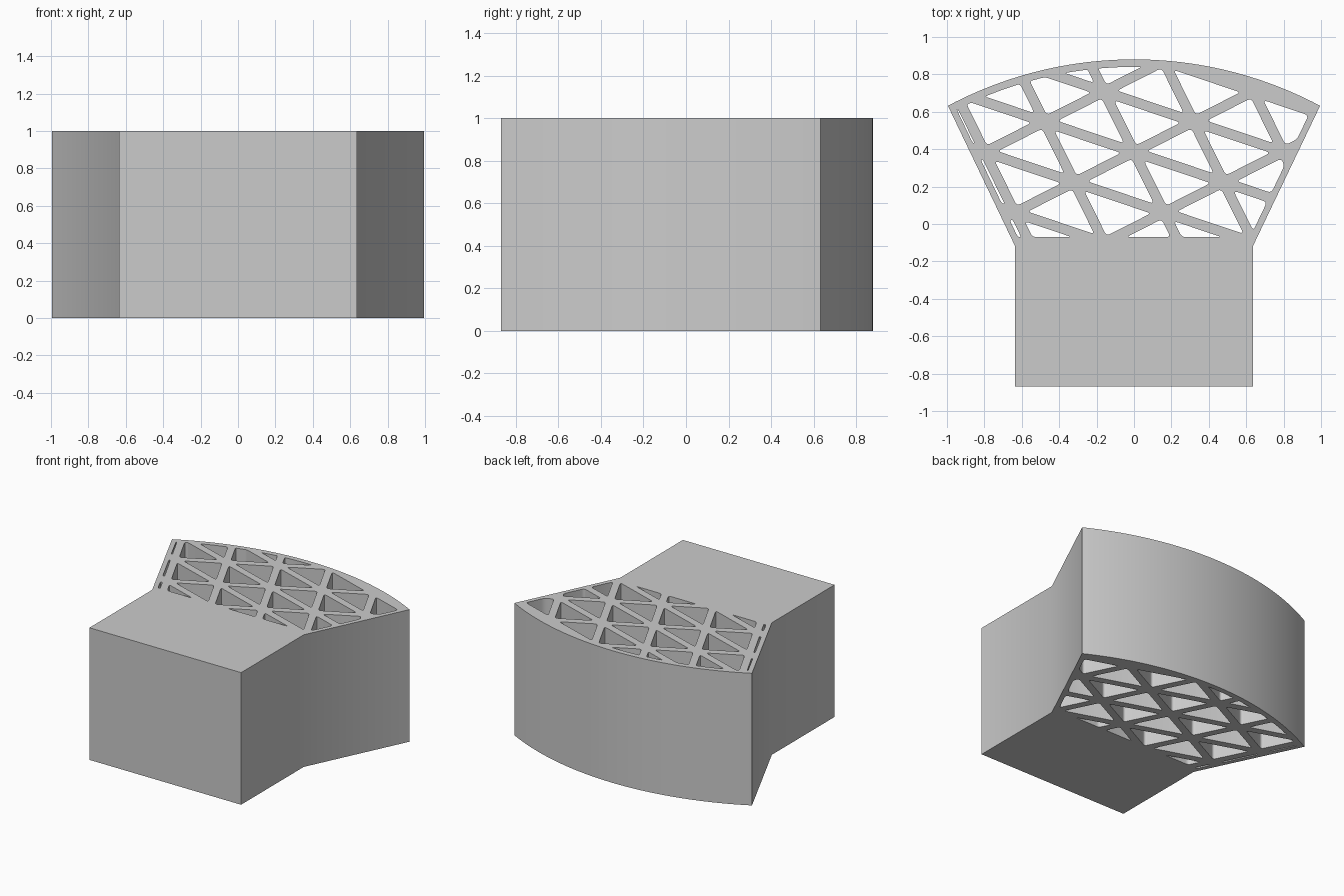
import bpy, bmesh
from math import sqrt, asin, sin, cos
from mathutils import Vector as V

if "Cube" in bpy.data.objects:
    bpy.data.objects.remove(bpy.data.objects["Cube"])

HEIGHT = 1.0
BAR = 0.027            # half width of a lattice bar
WALL = 0.034           # rim thickness
TOP_Y, CORNER, NECK, BLOCK_X = 0.88, V((0.995, 0.632)), V((0.635, -0.12)), 0.635
FLOOR_Y = -0.07        # where the openings stop and the solid block begins
sag = TOP_Y - CORNER.y
R = (CORNER.x ** 2 + sag ** 2) / (2 * sag)
CY = TOP_Y - R


def arc(radius, half_x, n):
    """Crown arc from right to left."""
    a = asin(half_x / radius)
    return [V((radius * sin(a - 2 * a * i / n), CY + radius * cos(a - 2 * a * i / n)))
            for i in range(n + 1)]


def clip(poly, p, n):
    """Keep the part of a convex polygon where (q - p) . n >= 0."""
    out = []
    for a, b in zip(poly, poly[1:] + poly[:1]):
        da, db = (a - p).dot(n), (b - p).dot(n)
        if da >= 0:
            out.append(a)
        if da * db < 0:
            out.append(a.lerp(b, da / (da - db)))
    return out


def area(poly):
    return abs(sum(a.x * b.y - b.x * a.y for a, b in zip(poly, poly[1:] + poly[:1]))) / 2


def rounded(poly, r=0.022):
    """Round sharp corners with a short quadratic curve."""
    poly = [p for i, p in enumerate(poly) if (p - poly[i - 1]).length > 1e-4]
    out = []
    for i, p in enumerate(poly):
        a, b = poly[i - 1] - p, poly[(i + 1) % len(poly)] - p
        if a.angle(b) > 2.7:
            out.append(p)
            continue
        s = p + a.normalized() * min(r, a.length * 0.4)
        e = p + b.normalized() * min(r, b.length * 0.4)
        for k in range(5):
            t = k / 4
            out.append(s * (1 - t) ** 2 + p * 2 * t * (1 - t) + e * t * t)
    return out


# Outer outline: solid block flaring into a curved crown
outline = [V((-BLOCK_X, -0.87)), V((BLOCK_X, -0.87)), NECK.copy()]
outline += arc(R, CORNER.x, 48) + [V((-NECK.x, NECK.y))]

# Region available to the openings, inside the rim
inner = arc(R - WALL - 0.006, 1.1, 64) + [V((-1.1, FLOOR_Y)), V((1.1, FLOOR_Y))]
for s in (-1, 1):
    d = (CORNER - NECK).normalized()
    n = V((-s * d.y, d.x))
    inner = clip(inner, V((s * NECK.x, NECK.y)) + n * WALL, n)

# Triangular openings of the rotated lattice, clipped to the inner region
origin, u, v = V((0, 0.385)), V((0.319, 0.162)), V((0.160, -0.323))
holes = []
for i in range(-6, 7):
    for j in range(-6, 7):
        p = origin + u * i + v * j
        for tri in ((p, p + u, p + u + v), (p, p + u + v, p + v)):
            mid = (tri[0] + tri[1] + tri[2]) / 3
            cell = inner
            for a, b in zip(tri, tri[1:] + tri[:1]):
                e = (b - a).normalized()
                n = V((-e.y, e.x))
                if (mid - a).dot(n) < 0:
                    n = -n
                cell = clip(cell, a + n * BAR, n) if cell else cell
            if len(cell) > 2 and area(cell) > 0.0006:
                holes.append(rounded(cell))

# Extruded filled profile
curve = bpy.data.curves.new("lattice_block", 'CURVE')
curve.dimensions = '2D'
curve.fill_mode = 'BOTH'
curve.extrude = HEIGHT / 2
for loop in [outline] + holes:
    sp = curve.splines.new('POLY')
    sp.points.add(len(loop) - 1)
    for pt, q in zip(sp.points, loop):
        pt.co = (q.x, q.y, 0, 1)
    sp.use_cyclic_u = True
obj = bpy.data.objects.new("lattice_block", curve)
bpy.context.collection.objects.link(obj)
bpy.context.view_layer.objects.active = obj
obj.select_set(True)
bpy.ops.object.convert(target='MESH')
obj = bpy.context.object

# Weld caps to walls and stand it on the ground
bm = bmesh.new()
bm.from_mesh(obj.data)
bmesh.ops.remove_doubles(bm, verts=bm.verts, dist=1e-5)
bmesh.ops.translate(bm, verts=bm.verts, vec=(0, 0, HEIGHT / 2))
bmesh.ops.recalc_face_normals(bm, faces=bm.faces)
bm.to_mesh(obj.data)
bm.free()
bpy.ops.object.shade_smooth_by_angle(angle=0.6)
